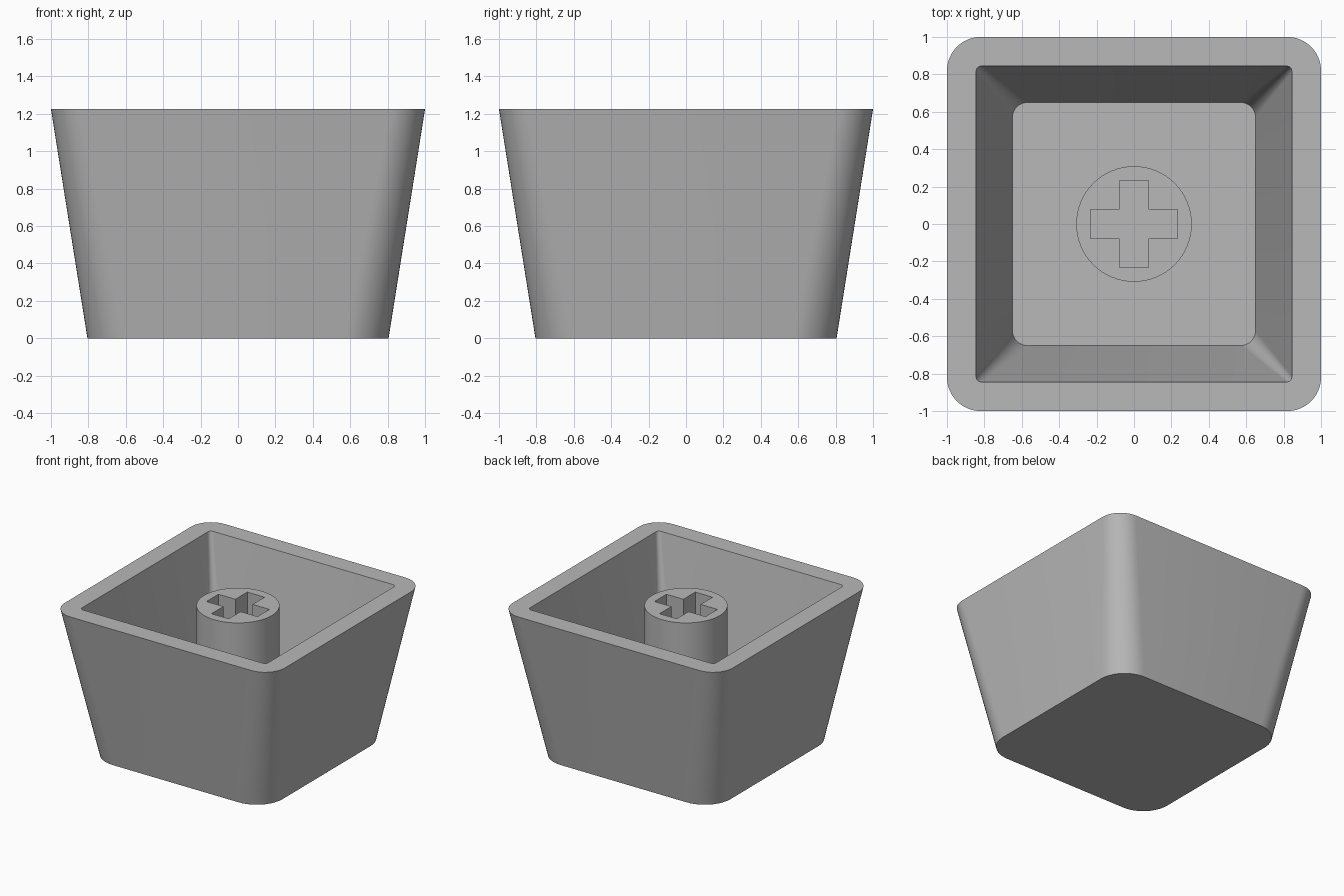
import bpy
import bmesh
from math import cos, sin, pi, radians

cube = bpy.data.objects.get("Cube")
if cube:
    bpy.data.objects.remove(cube, do_unlink=True)

grey = bpy.data.materials.new("plain grey plastic")
grey.use_nodes = True
colour = (0.48, 0.48, 0.48, 1)
grey.diffuse_color = colour
grey.node_tree.nodes["Principled BSDF"].inputs["Base Color"].default_value = colour

HEIGHT = 1.225
WALL = 0.155
FLOOR = 0.155
STEM_TOP = 1.158


def rounded_square(half, radius, z, steps=12):
    """Points of a square with arc corners, counter-clockwise."""
    points = []
    for corner in range(4):
        mid = pi / 4 + corner * pi / 2
        cx = (half - radius) * (1 if cos(mid) > 0 else -1)
        cy = (half - radius) * (1 if sin(mid) > 0 else -1)
        for i in range(steps + 1):
            a = corner * pi / 2 + i / steps * pi / 2
            points.append((cx + radius * cos(a), cy + radius * sin(a), z))
    return points


def finish(name, bm):
    bmesh.ops.recalc_face_normals(bm, faces=bm.faces)
    mesh = bpy.data.meshes.new(name)
    bm.to_mesh(mesh)
    bm.free()
    obj = bpy.data.objects.new(name, mesh)
    bpy.context.collection.objects.link(obj)
    mesh.materials.append(grey)
    bpy.ops.object.select_all(action="DESELECT")
    obj.select_set(True)
    bpy.context.view_layer.objects.active = obj
    bpy.ops.object.shade_smooth_by_angle(angle=radians(30))
    return obj


# Tapered hollow shell: outer wall, rim, inner wall, closed at both floors
bm = bmesh.new()
sections = [
    rounded_square(0.805, 0.235, 0),
    rounded_square(1.0, 0.18, HEIGHT),
    rounded_square(1.0 - WALL, 0.03, HEIGHT),
    rounded_square(0.805 - WALL, 0.08, FLOOR),
]
rings = [[bm.verts.new(p) for p in section] for section in sections]
for low, high in zip(rings, rings[1:]):
    for i in range(len(low)):
        j = (i + 1) % len(low)
        bm.faces.new((low[i], low[j], high[j], high[i]))
bm.faces.new(rings[0])
bm.faces.new(rings[-1])
finish("cap_shell", bm)

# Round stem with a cross-shaped socket, sunk slightly into the floor
bm = bmesh.new()
arm, reach, radius, sides = 0.078, 0.232, 0.309, 64
circle = [(radius * cos(2 * pi * i / sides), radius * sin(2 * pi * i / sides))
          for i in range(sides)]
cross = []
x, y = 1, 0
for quarter in range(4):
    for u, v in ((reach, -arm), (reach, arm), (arm, arm)):
        cross.append((u * x - v * y, u * y + v * x))
    x, y = -y, x
edges = []
for outline in (circle, cross):
    loop = [bm.verts.new((px, py, STEM_TOP)) for px, py in outline]
    edges += [bm.edges.new((loop[i - 1], loop[i])) for i in range(len(loop))]
bmesh.ops.triangle_fill(bm, edges=edges, use_beauty=True, normal=(0, 0, 1))
result = bmesh.ops.extrude_face_region(bm, geom=bm.faces[:], use_keep_orig=True)
moved = [g for g in result["geom"] if isinstance(g, bmesh.types.BMVert)]
bmesh.ops.translate(bm, verts=moved, vec=(0, 0, FLOOR - 0.03 - STEM_TOP))
finish("socket_stem", bm)
